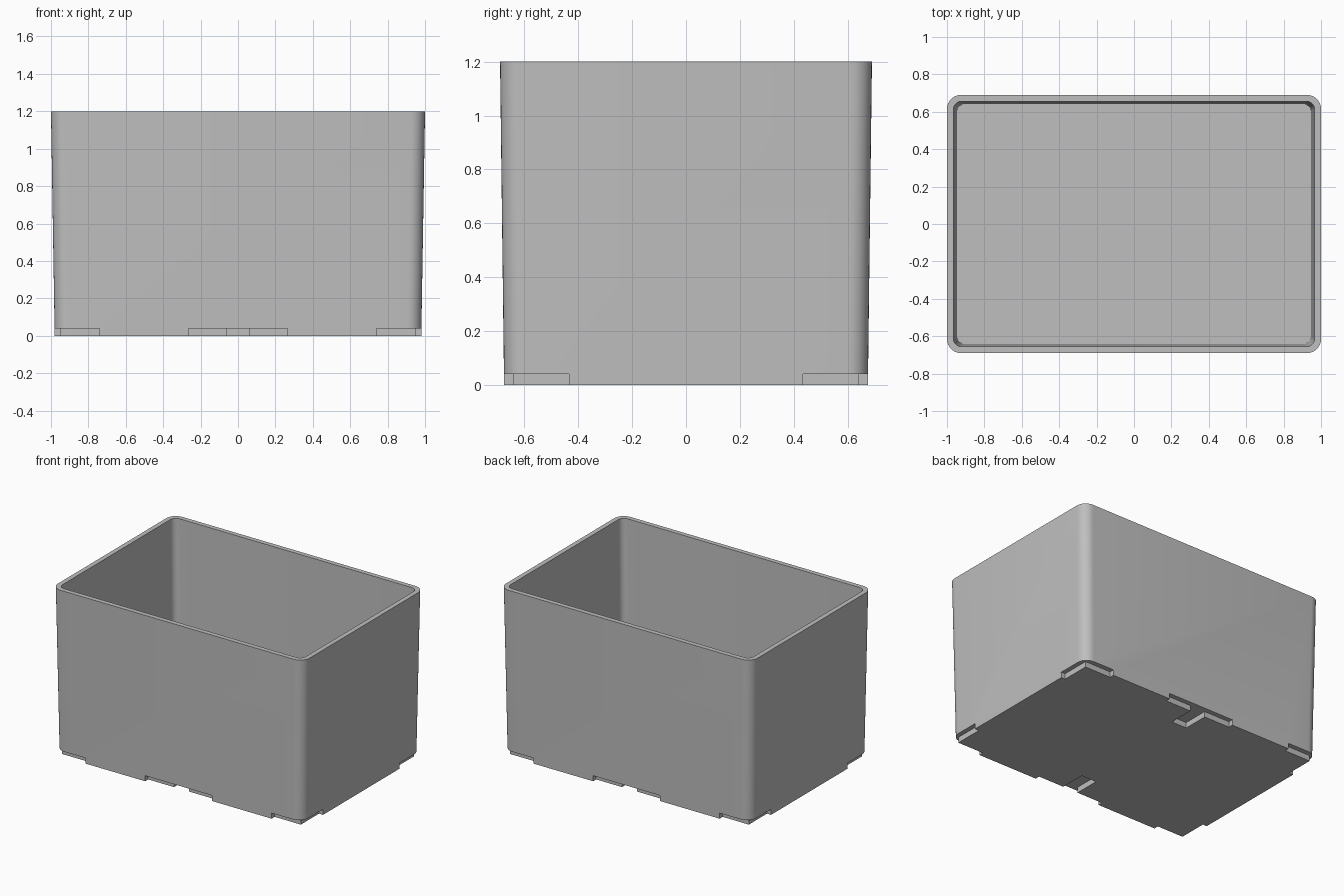
import bpy, bmesh, math

if "Cube" in bpy.data.objects:
    bpy.data.objects.remove(bpy.data.objects["Cube"], do_unlink=True)

HEIGHT, NOTCH = 1.2, 0.04


def rounded_loop(bm, hx, hy, r, z, steps=8):
    """Ring of vertices around a rounded rectangle."""
    ring = []
    for q, (sx, sy) in enumerate([(1, 1), (-1, 1), (-1, -1), (1, -1)]):
        for i in range(steps + 1):
            a = (q + i / steps) * math.pi / 2
            ring.append(bm.verts.new((sx * (hx - r) + r * math.cos(a),
                                      sy * (hy - r) + r * math.sin(a), z)))
    return ring


def add_prism(bm, points, z0, z1):
    """Extrude a flat outline upwards."""
    face = bm.faces.new([bm.verts.new((x, y, z0)) for x, y in points])
    top = bmesh.ops.extrude_face_region(bm, geom=[face])["geom"]
    for v in top:
        if isinstance(v, bmesh.types.BMVert):
            v.co.z = z1


def make_object(name, bm):
    bmesh.ops.recalc_face_normals(bm, faces=bm.faces[:])
    mesh = bpy.data.meshes.new(name)
    bm.to_mesh(mesh)
    bm.free()
    obj = bpy.data.objects.new(name, mesh)
    bpy.context.collection.objects.link(obj)
    return obj


# Tapered open bin: outer wall, rim, inner wall and floor
bm = bmesh.new()
rings = [rounded_loop(bm, 0.98, 0.675, 0.075, 0),
         rounded_loop(bm, 1.0, 0.69, 0.075, HEIGHT),
         rounded_loop(bm, 0.966, 0.656, 0.045, HEIGHT),
         rounded_loop(bm, 0.947, 0.642, 0.045, 0.075)]
for a, b in zip(rings, rings[1:]):
    n = len(a)
    for i in range(n):
        j = (i + 1) % n
        bm.faces.new((a[i], a[j], b[j], b[i]))
bm.faces.new(rings[0])
bm.faces.new(rings[-1])
bin_body = make_object("bin_body", bm)

# Notches under the base: an L at each corner, a T at front and back
bm = bmesh.new()
far_x, far_y, in_x, in_y = 1.1, 0.8, 0.948, 0.641
corner = [(0.74, in_y), (in_x, in_y), (in_x, 0.435),
          (far_x, 0.435), (far_x, far_y), (0.74, far_y)]
slot = [(-0.265, far_y), (-0.265, in_y), (-0.06, in_y), (-0.06, 0.455),
        (0.06, 0.455), (0.06, in_y), (0.265, in_y), (0.265, far_y)]
for sy in (1, -1):
    add_prism(bm, [(x, sy * y) for x, y in slot], -0.1, NOTCH)
    for sx in (1, -1):
        add_prism(bm, [(sx * x, sy * y) for x, y in corner], -0.1, NOTCH)
cutter = make_object("notch_cutter", bm)
cutter.hide_render = True

cut = bin_body.modifiers.new("notches", "BOOLEAN")
cut.operation = "DIFFERENCE"
cut.solver = "EXACT"
cut.object = cutter
bpy.ops.object.select_all(action="DESELECT")
bpy.context.view_layer.objects.active = bin_body
bin_body.select_set(True)
bpy.ops.object.modifier_apply(modifier=cut.name)
bpy.data.objects.remove(cutter, do_unlink=True)

# Single grey plastic
grey = bpy.data.materials.new("grey_plastic")
grey.use_nodes = True
colour = (0.52, 0.52, 0.52, 1)
grey.diffuse_color = colour
grey.node_tree.nodes["Principled BSDF"].inputs["Base Color"].default_value = colour
bin_body.data.materials.clear()
bin_body.data.materials.append(grey)
bpy.ops.object.shade_smooth_by_angle(angle=math.radians(30))
